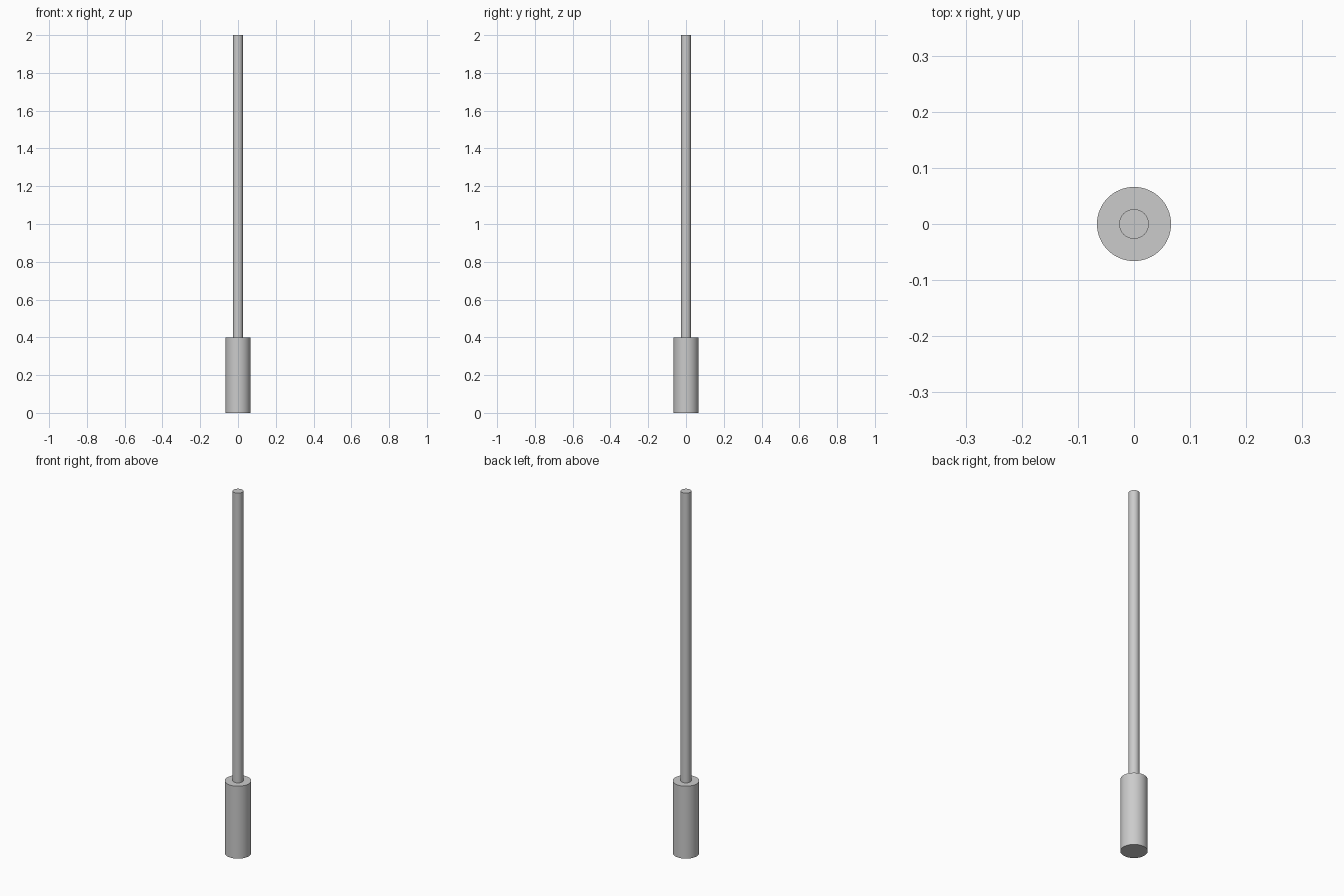
import bpy
import math

if "Cube" in bpy.data.objects:
    bpy.data.objects.remove(bpy.data.objects["Cube"])


def cylinder(name, radius, z_bottom, z_top):
    bpy.ops.mesh.primitive_cylinder_add(
        vertices=64, radius=radius, depth=z_top - z_bottom,
        location=(0, 0, (z_bottom + z_top) / 2))
    obj = bpy.context.object
    obj.name = name
    bpy.ops.object.shade_smooth_by_angle(angle=math.radians(30))
    return obj


# Thick lower sleeve
cylinder("handle", 0.066, 0.0, 0.4)

# Slim rod standing on the sleeve
cylinder("rod", 0.0265, 0.4, 2.0)
